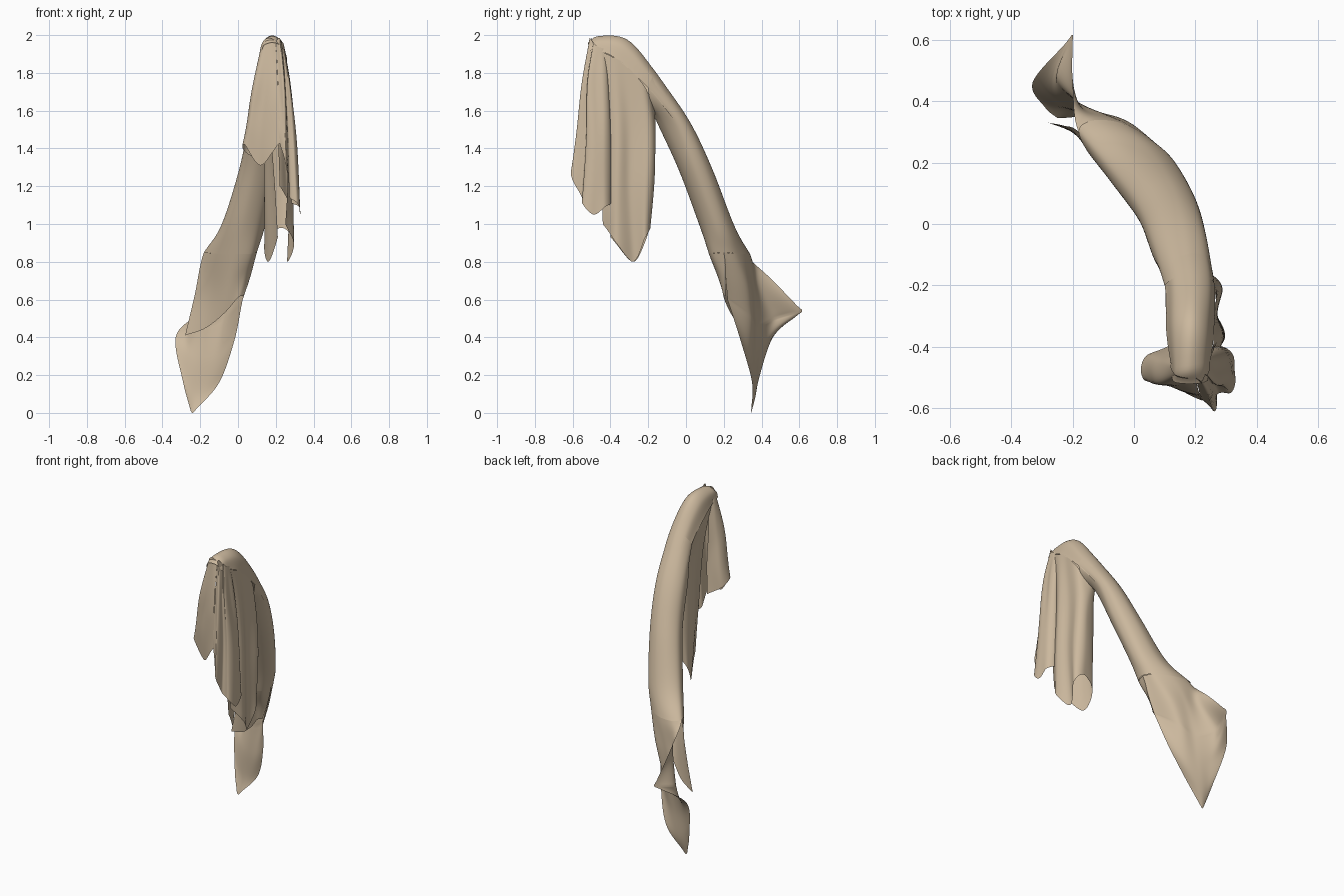
import bpy, bmesh, math
from mathutils import Vector as V

cloth = bpy.data.materials.new("tan cloth")
cloth.diffuse_color = (0.60, 0.48, 0.34, 1)


def spline(pts, n, closed=False):
    """Smooth curve through pts, n steps per span."""
    p = [V(q) for q in pts]
    if closed:
        p = [p[-2]] + p + [p[1]]
    else:
        p = [p[0] * 2 - p[1]] + p + [p[-1] * 2 - p[-2]]
    out = []
    for i in range(1, len(p) - 2):
        a, b, c, d = p[i - 1:i + 3]
        for k in range(n):
            t = k / n
            out.append(0.5 * (2 * b + (c - a) * t + (2 * a - 5 * b + 4 * c - d) * t * t
                              + (3 * b - a - 3 * c + d) * t ** 3))
    out.append(p[-2])
    return out


def sheet(name, rows, n=8, pleat=0.0, freq=1.0, closed=False, skip=0):
    """Cloth surface through rows of control points, with optional soft pleats.
    skip leaves out the first row spans, which then only guide the direction."""
    cross = [spline(r, n, closed) for r in rows]
    cols = [spline(c, n)[skip * n:] for c in zip(*cross)]
    bm = bmesh.new()
    grid = [[bm.verts.new(p) for p in c] for c in cols]
    for a, b in zip(grid, grid[1:]):
        for j in range(len(a) - 1):
            bm.faces.new((a[j], b[j], b[j + 1], a[j + 1]))
    bm.normal_update()
    if pleat:
        moves = []
        for i, c in enumerate(grid):
            for j, v in enumerate(c):
                s = math.sin(freq * i / n * math.tau + 0.8 * math.sin(j / n * 2))
                moves.append((v, v.normal * pleat * s * min(1, j / len(c) * 2)))
        for v, m in moves:
            v.co += m
    if closed:
        bmesh.ops.remove_doubles(bm, verts=bm.verts, dist=1e-5)
    bmesh.ops.recalc_face_normals(bm, faces=bm.faces)
    me = bpy.data.meshes.new(name)
    bm.to_mesh(me)
    bm.free()
    me.materials.append(cloth)
    me.polygons.foreach_set("use_smooth", [True] * len(me.polygons))
    ob = bpy.data.objects.new(name, me)
    bpy.context.collection.objects.link(ob)
    return ob


def arch(a, m, b):
    """Five points of a half ellipse from a over m to b."""
    a, m, b = V(a), V(m), V(b)
    c = (a + b) / 2
    return [a, c + 0.7 * (a + m - 2 * c), m, c + 0.7 * (b + m - 2 * c), b]


def mix(r, s, t):
    return [V(a).lerp(V(b), t) for a, b in zip(r, s)]


# Top of the tail: an open arch whose sides run down into the side drape
top = [
    [(.125, -.51, 1.92), (.18, -.52, 1.96), (.24, -.51, 1.92)],
    [(.12, -.46, 1.91), (.18, -.46, 1.995), (.25, -.44, 1.91)],
    [(.105, -.35, 1.86), (.185, -.31, 1.975), (.26, -.35, 1.86)],
    [(.10, -.20, 1.73), (.19, -.165, 1.81), (.262, -.20, 1.72)],
]

# Rolled tail: left, back, right, front points of each section
tail = [
    [(.10, -.20, 1.73), (.19, -.165, 1.81), (.262, -.20, 1.72), (.17, -.18, 1.60)],
    [(.06, -.06, 1.55), (.16, .015, 1.55), (.235, -.06, 1.55), (.125, -.15, 1.53)],
    [(.01, .065, 1.30), (.125, .135, 1.30), (.205, .04, 1.30), (.085, -.035, 1.28)],
    [(-.085, .19, 1.00), (.05, .25, 1.00), (.145, .15, 1.00), (.02, .07, 1.00)],
    [(-.18, .30, .85), (-.03, .325, .84), (.10, .20, .85), (-.02, .13, .84)],
]
outer = [arch(l, b, r) for l, b, r, f in tail]
inner = [arch(r, f, l) for l, b, r, f in tail]
sheet("tail_top", [arch(*t) for t in top] + outer[1:2])
sheet("tail_roll", [o + i[1:] for o, i in zip(outer, inner)], closed=True)

# Outer layer ends in a flared, pointed corner
a, b, c, d, e = [
    [(-.20, .45, .71), (-.17, .38, .69), (-.10, .36, .67), (0, .32, .68), (.065, .21, .72)],
    [(-.20, .615, .54), (-.25, .47, .50), (-.16, .38, .46), (-.06, .34, .51), (.025, .22, .60)],
    [(-.33, .46, .40), (-.26, .40, .31), (-.19, .37, .28), (-.11, .34, .30), (-.02, .29, .38)],
    [(-.29, .38, .16), (-.26, .375, .13), (-.22, .37, .11), (-.17, .36, .12), (-.10, .35, .16)],
    [(-.25, .345, .01), (-.245, .345, .003), (-.24, .345, 0), (-.235, .345, .003), (-.23, .345, .01)],
]
sheet("tail_flare", outer[-2:] + [a, mix(a, b, .8), b, mix(b, c, .2), c, d, e], skip=1)

# Inner layer ends in a slanting hem
hem = [
    [(.065, .21, .72), (.03, .175, .72), (-.05, .185, .69), (-.15, .26, .65), (-.23, .32, .62)],
    [(.03, .21, .62), (0, .20, .61), (-.07, .235, .53), (-.17, .29, .45), (-.28, .33, .41)],
]
sheet("tail_inner_hem", inner[-2:] + hem, skip=1)

# Short front drape, wrapped round to the left
sheet("front_drape", [
    [(.20, -.50, 1.97), (.165, -.50, 1.985), (.135, -.49, 1.97), (.12, -.46, 1.93), (.14, -.43, 1.92)],
    [(.21, -.54, 1.75), (.15, -.53, 1.75), (.09, -.515, 1.75), (.09, -.45, 1.75), (.13, -.42, 1.75)],
    [(.22, -.565, 1.57), (.13, -.53, 1.53), (.06, -.52, 1.56), (.065, -.44, 1.55), (.13, -.40, 1.53)],
    [(.22, -.575, 1.43), (.12, -.52, 1.31), (.035, -.51, 1.42), (.04, -.43, 1.38), (.12, -.39, 1.33)],
], pleat=0.005, freq=0.5)

# Gathered folds at the front right corner
sheet("corner_folds", [
    [(.20, -.50, 1.97), (.22, -.51, 1.985), (.23, -.49, 1.96), (.238, -.49, 1.96),
     (.245, -.47, 1.94), (.245, -.44, 1.93), (.235, -.43, 1.92), (.20, -.44, 1.92)],
    [(.21, -.54, 1.75), (.24, -.55, 1.75), (.25, -.52, 1.75), (.268, -.52, 1.75),
     (.275, -.48, 1.75), (.275, -.44, 1.75), (.25, -.41, 1.75), (.20, -.44, 1.75)],
    [(.215, -.56, 1.55), (.25, -.58, 1.50), (.262, -.53, 1.45), (.295, -.53, 1.45),
     (.308, -.48, 1.45), (.308, -.43, 1.45), (.26, -.40, 1.45), (.21, -.44, 1.45)],
    [(.22, -.57, 1.43), (.262, -.61, 1.27), (.27, -.555, 1.15), (.315, -.55, 1.11),
     (.328, -.49, 1.05), (.325, -.43, 1.09), (.27, -.40, 1.12), (.22, -.45, 1.20)],
], pleat=0.004, freq=0.5)

# Long side drape, folded double with the open side to the front
sheet("side_drape", [
    [(.25, -.44, 1.91), (.258, -.39, 1.885), (.26, -.33, 1.85), (.262, -.22, 1.73), (.20, -.165, 1.60),
     (.11, -.20, 1.73), (.108, -.33, 1.85), (.12, -.44, 1.91)],
    [(.25, -.44, 1.60), (.275, -.37, 1.58), (.265, -.30, 1.56), (.27, -.20, 1.52), (.22, -.16, 1.48),
     (.155, -.19, 1.52), (.14, -.30, 1.58), (.165, -.41, 1.60)],
    [(.26, -.44, 1.25), (.295, -.37, 1.22), (.27, -.30, 1.20), (.29, -.21, 1.22), (.235, -.168, 1.25),
     (.155, -.19, 1.22), (.145, -.29, 1.20), (.19, -.41, 1.25)],
    [(.25, -.44, 1.00), (.297, -.37, .90), (.26, -.28, .80), (.285, -.22, .92), (.23, -.19, .98),
     (.145, -.21, .92), (.16, -.28, .80), (.21, -.40, .93)],
], pleat=0.004, freq=0.5)
